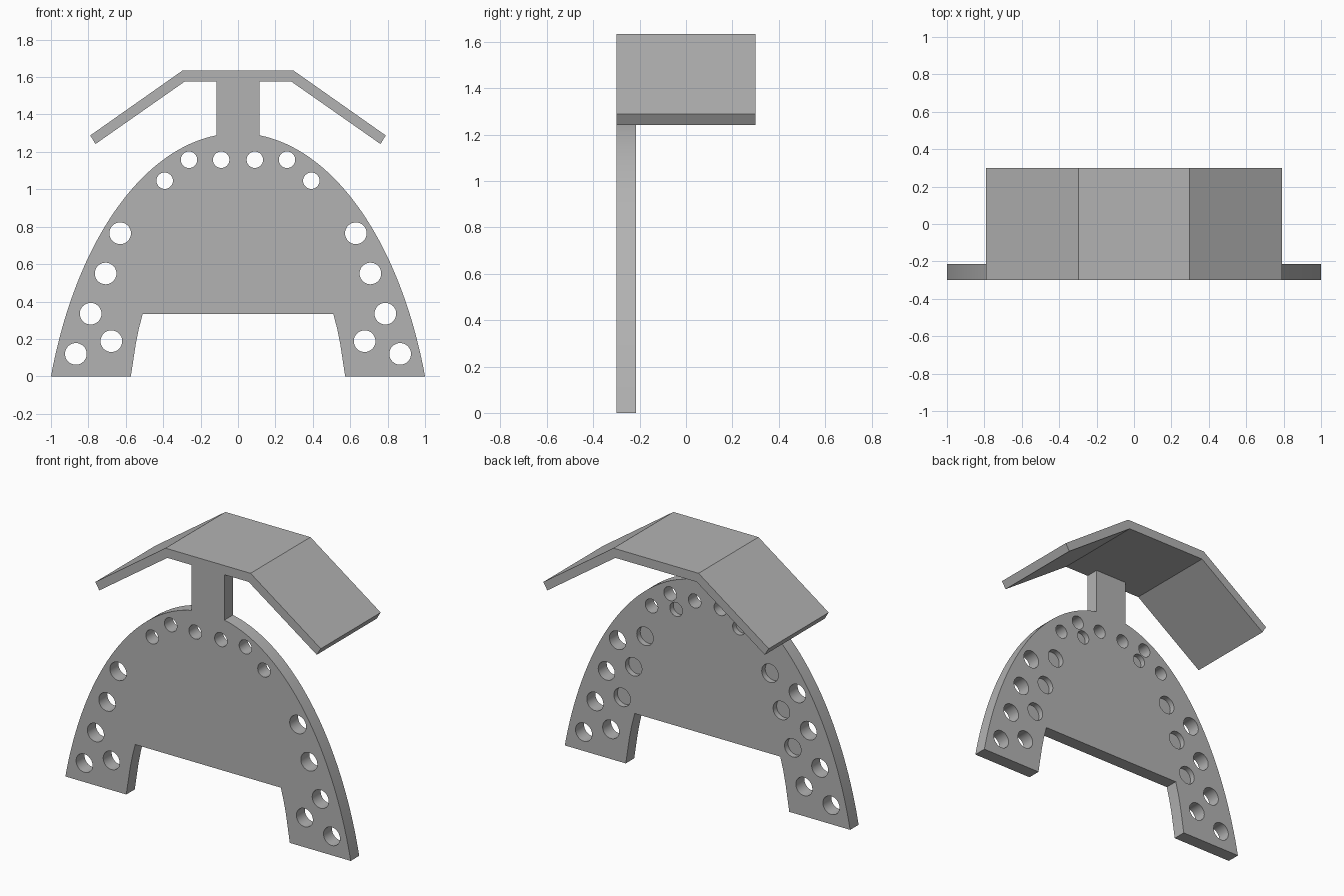
import bpy, bmesh, math
from mathutils import Matrix

cube = bpy.data.objects.get("Cube")
if cube:
    bpy.data.objects.remove(cube, do_unlink=True)

grey = bpy.data.materials.new("plain grey")
grey.use_nodes = True
colour = (0.45, 0.45, 0.45, 1)
grey.diffuse_color = colour
grey.node_tree.nodes["Principled BSDF"].inputs["Base Color"].default_value = colour

FRONT, PLATE_BACK, ROOF_BACK = -0.3, -0.215, 0.3


def finish(name, bm):
    bmesh.ops.recalc_face_normals(bm, faces=bm.faces)
    mesh = bpy.data.meshes.new(name)
    bm.to_mesh(mesh)
    bm.free()
    mesh.materials.append(grey)
    obj = bpy.data.objects.new(name, mesh)
    bpy.context.collection.objects.link(obj)
    return obj


def extrude_profile(name, half, back):
    """Mirror a half outline in x and extrude it from the front plane."""
    outline = half + [(-x, z) for x, z in reversed(half)]
    bm = bmesh.new()
    face = bm.faces.new([bm.verts.new((x, FRONT, z)) for x, z in outline])
    grown = bmesh.ops.extrude_face_region(bm, geom=[face])["geom"]
    verts = [g for g in grown if isinstance(g, bmesh.types.BMVert)]
    bmesh.ops.translate(bm, verts=verts, vec=(0, back - FRONT, 0))
    return finish(name, bm)


# Arched plate with two legs and a neck
centre, rise, neck = -0.6, 1.9, 0.115
span = 1 / math.sqrt(1 - (centre / rise) ** 2)
start, end = math.asin(-centre / rise), math.acos(neck / span)
steps = 40
arch = []
for i in range(steps + 1):
    a = start + (end - start) * i / steps
    arch.append((span * math.cos(a), centre + rise * math.sin(a)))
leg = [(0.51, 0.333), (0.53, 0.255), (0.547, 0.17), (0.56, 0.085), (0.573, 0)]
plate = extrude_profile("arched_plate", leg + arch + [(neck, 1.576)], PLATE_BACK)

# Folded roof panel
extrude_profile("roof_panel",
                [(0.285, 1.576), (0.762, 1.242), (0.79, 1.288), (0.298, 1.634)],
                ROOF_BACK)

# Round holes: through holes near the rim, shallow recesses on the back
through = [(0.867, 0.12, 0.058), (0.677, 0.188, 0.058), (0.788, 0.335, 0.058),
           (0.708, 0.55, 0.058), (0.63, 0.765, 0.058), (0.392, 1.046, 0.044),
           (0.262, 1.158, 0.044), (0.09, 1.158, 0.044)]
recesses = [(0.598, 0.412, 0.058), (0.518, 0.627, 0.058),
            (0.438, 0.842, 0.058), (0.22, 1.07, 0.044)]
bm = bmesh.new()
for holes, depth in ((through, 0.2), (recesses, 0.035)):
    for x, z, radius in holes:
        for side in (1, -1):
            place = (Matrix.Translation((side * x, PLATE_BACK + 0.05 - (depth + 0.05) / 2, z))
                     @ Matrix.Rotation(math.pi / 2, 4, "X"))
            bmesh.ops.create_cone(bm, cap_ends=True, segments=32, radius1=radius,
                                  radius2=radius, depth=depth + 0.05, matrix=place)
cutter = finish("hole_cutter", bm)
cutter.hide_render = True

cut = plate.modifiers.new("holes", "BOOLEAN")
cut.operation = "DIFFERENCE"
cut.solver = "EXACT"
cut.object = cutter
bpy.ops.object.select_all(action="DESELECT")
plate.select_set(True)
bpy.context.view_layer.objects.active = plate
bpy.ops.object.modifier_apply(modifier=cut.name)
bpy.data.objects.remove(cutter, do_unlink=True)
bpy.ops.object.shade_smooth_by_angle(angle=math.radians(30))
